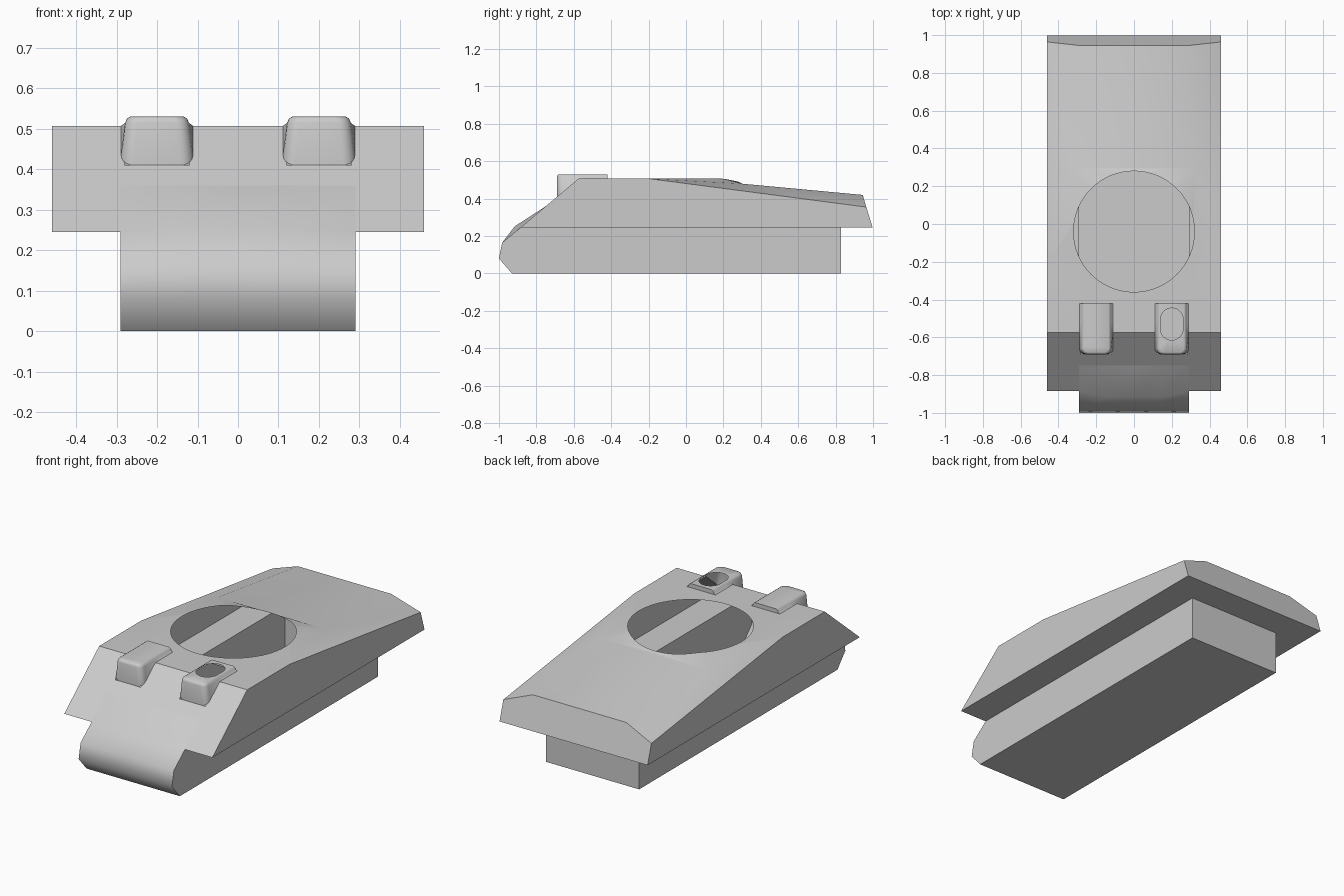
import bpy, bmesh
from math import sin, cos, pi, radians
from mathutils import Vector

if "Cube" in bpy.data.objects:
    bpy.data.objects.remove(bpy.data.objects["Cube"])

TOP, SILL = 0.507, 0.245          # deck height, sponson floor height
W, LW = 0.46, 0.29                # half widths: upper and lower hull
GY0, GY1 = -0.885, -0.575         # glacis bottom and top
SLOPE = (TOP - SILL) / (GY1 - GY0)


def glacis_y(z):
    return GY1 - (TOP - z) / SLOPE


def face(bm, pts):
    return bm.faces.new([bm.verts.new(p) for p in pts])


def fill(bm, loops, normal):
    """Fill an outline, with any further loops becoming holes."""
    edges = []
    for loop in loops:
        vs = [bm.verts.new(p) for p in loop]
        edges += [bm.edges.new((vs[i - 1], vs[i])) for i in range(len(vs))]
    bmesh.ops.triangle_fill(bm, edges=edges, use_beauty=True, normal=normal)


def finish(bm, name, angle):
    bmesh.ops.remove_doubles(bm, verts=bm.verts, dist=0.0005)
    bmesh.ops.recalc_face_normals(bm, faces=bm.faces)
    me = bpy.data.meshes.new(name)
    bm.to_mesh(me)
    bm.free()
    ob = bpy.data.objects.new(name, me)
    bpy.context.collection.objects.link(ob)
    bpy.ops.object.select_all(action='DESELECT')
    ob.select_set(True)
    bpy.context.view_layer.objects.active = ob
    bpy.ops.object.shade_smooth_by_angle(angle=radians(angle))
    return ob


def mirrored(right):
    """Close an outline running along the right half with its mirror."""
    return right + [(-x, y, z) for x, y, z in reversed(right)]


# Lower hull: open-topped tub with a rounded nose
bm = bmesh.new()
nose = [(-0.93, 0), (-1.0, 0.08), (-0.983, 0.165), (glacis_y(SILL), SILL)]
for s in (-1, 1):
    face(bm, [(s * LW, y, z) for y, z in nose + [(0.83, SILL), (0.83, 0)]])
face(bm, mirrored([(LW, -0.93, 0), (LW, 0.83, 0)]))
face(bm, mirrored([(LW, 0.83, 0), (LW, 0.83, SILL)]))
rows = nose + [(glacis_y(0.36), 0.36)]
cols = [-LW, -0.15, 0, 0.15, LW]
grid = []
for i, (y, z) in enumerate(rows):
    bulge = 0.03 if i == 3 else 0
    grid.append([bm.verts.new((x, y - bulge * (abs(x) < 0.2), z + bulge / 4 * (abs(x) < 0.2)))
                 for x in cols])
for a, b in zip(grid, grid[1:]):
    for i in range(len(cols) - 1):
        bm.faces.new((a[i], a[i + 1], b[i + 1], b[i]))
finish(bm, "lower_hull", 55)

# Upper hull: glacis, deck with turret opening, chamfered engine deck, sponsons
bm = bmesh.new()
HZ, HY = 0.41, -0.42              # hood opening: lowest point and rear edge
hood_x = (0.12, 0.28)

glacis = [(LW, SILL), (W, SILL), (W, TOP), (hood_x[1], TOP), (hood_x[1], HZ),
          (hood_x[0], HZ), (hood_x[0], TOP)]
glacis = [(x, glacis_y(z), z) for x, z in [(LW, 0.36)] + glacis]
fill(bm, [mirrored(glacis)], Vector((0, -SLOPE, 1)))

deck = [(hood_x[0], GY1, TOP), (hood_x[0], HY, TOP), (hood_x[1], HY, TOP),
        (hood_x[1], GY1, TOP), (W, GY1, TOP), (W, -0.2, TOP), (0.335, 0.3, 0.48)]
ring = []
for i in range(64):
    a = 2 * pi * i / 64
    y = -0.04 + 0.32 * sin(a)
    ring.append((0.32 * cos(a), y, TOP - 0.2 * max(0, y - 0.2)))
fill(bm, [mirrored(deck), ring], Vector((0, 0, 1)))

shoulder, corner, tail = (0.335, 0.3, 0.48), (W, 0.964, 0.355), (0.29, 0.945, 0.42)
face(bm, mirrored([shoulder, tail]))
face(bm, mirrored([tail, corner, (W, 0.998, SILL), (LW, 0.998, SILL)]))
face(bm, mirrored([(LW, 0.83, SILL), (LW, 0.998, SILL)]))
for s in (-1, 1):
    def flip(pts):
        return [(s * x, y, z) for x, y, z in pts]
    face(bm, flip([(W, -0.2, TOP), corner, shoulder]))
    face(bm, flip([shoulder, corner, tail]))
    face(bm, flip([(W, GY0, SILL), (W, GY1, TOP), (W, -0.2, TOP), corner, (W, 0.998, SILL)]))
    face(bm, flip([(LW, GY0, SILL), (W, GY0, SILL), (W, 0.998, SILL),
                   (LW, 0.998, SILL), (LW, 0.83, SILL)]))
finish(bm, "upper_hull", 32)


# Crew hatch hoods with rounded front corners
def hood_outline(half, front, r=0.03):
    right = [(half, HY), (half, GY1 + 0.05), (half, GY1)]
    for i in range(6):
        a = pi / 2 * i / 5
        right.append((half - r + r * cos(a), front + r - r * sin(a)))
    return right + [(-x, y) for x, y in reversed(right)]


def hood(name, cx, hatch_open):
    bm = bmesh.new()

    def ground(y):
        return TOP + min(0, y - GY1) * SLOPE
    spec = [(0.089, -0.69, None), (0.079, -0.69, 0.514), (0.074, -0.687, 0.525),
            (0.066, -0.68, 0.53)]
    loops = []
    for half, front, z in spec:
        loops.append([(cx + x, y, ground(y) if z is None else z)
                      for x, y in hood_outline(half, front)])
    rings = [[bm.verts.new(p) for p in loop] for loop in loops]
    for a, b in zip(rings, rings[1:]):
        for i in range(len(a)):
            bm.faces.new((a[i - 1], a[i], b[i], b[i - 1]))
    top = [loops[-1]]
    if hatch_open:
        # oval hatch opening: two half circles joined by straights
        oval = []
        for i in range(32):
            a = 2 * pi * (i + 0.5) / 32
            oval.append((cx + 0.06 * cos(a),
                         -0.53 + 0.06 * sin(a) + (0.025 if sin(a) > 0 else -0.025), 0.53))
        top.append(oval)
    fill(bm, top, Vector((0, 0, 1)))
    finish(bm, name, 50)


hood("hatch_hood_left", -0.2, False)
hood("hatch_hood_right", 0.2, True)
